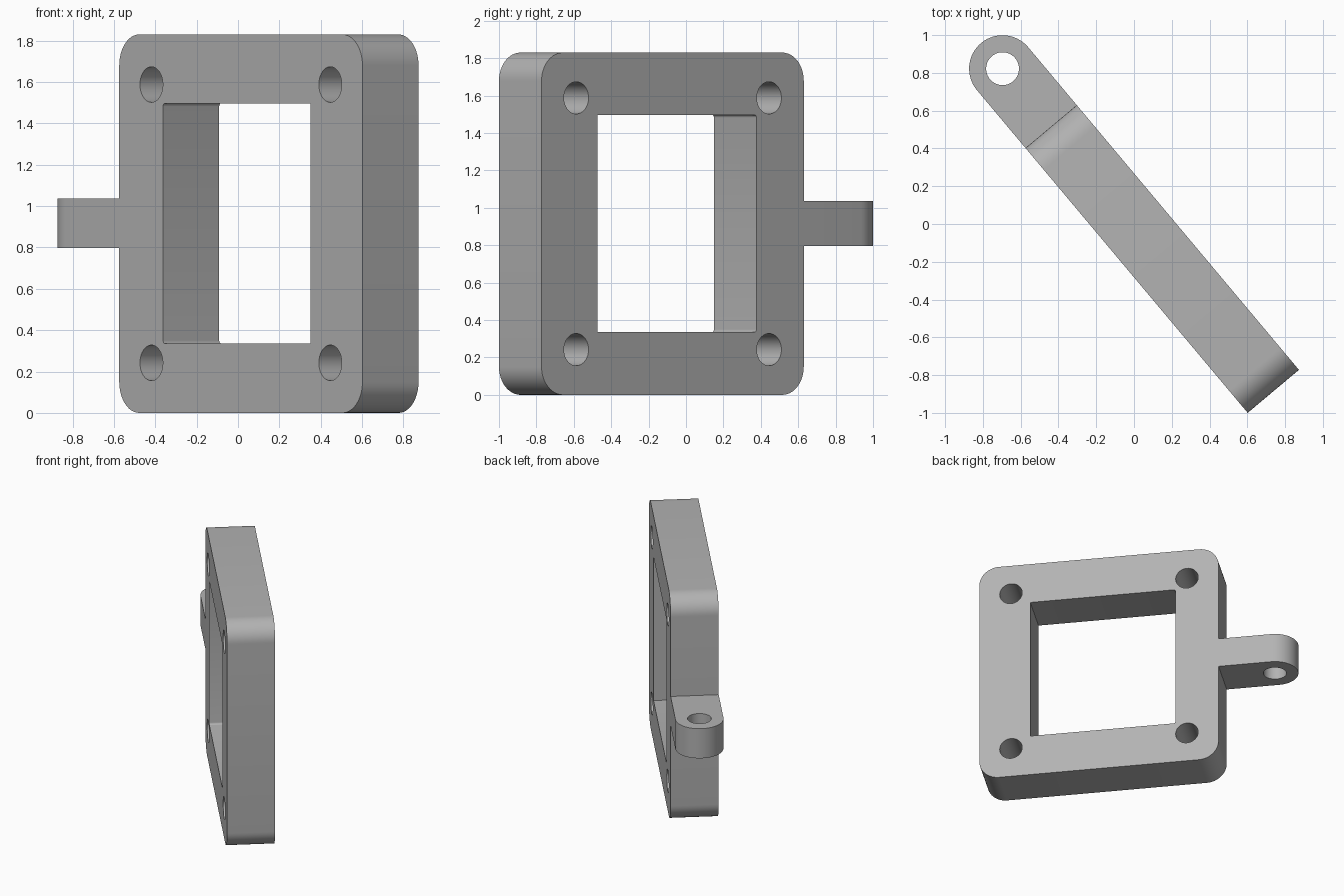
import bpy, math
from mathutils import Matrix

if "Cube" in bpy.data.objects:
    bpy.data.objects.remove(bpy.data.objects["Cube"])

T = 0.354            # plate thickness
S = 1.83             # plate side
ANGLE = math.radians(130)
PLACE = Matrix.Translation((0.7375, -0.886, 0)) @ Matrix.Rotation(ANGLE, 4, 'Z')

grey = bpy.data.materials.new("plain_grey")
grey.diffuse_color = (0.45, 0.45, 0.45, 1)
grey.use_nodes = True
grey.node_tree.nodes["Principled BSDF"].inputs["Base Color"].default_value = grey.diffuse_color


def arc(cx, cy, r, a0, a1, n):
    return [(cx + r * math.cos(math.radians(a0 + (a1 - a0) * i / n)),
             cy + r * math.sin(math.radians(a0 + (a1 - a0) * i / n))) for i in range(n + 1)]


def circle(cx, cy, r, n=48):
    return arc(cx, cy, r, 0, 360, n)[:-1]


def rounded_rect(x0, y0, x1, y1, radii, n=12):
    # radii in order: top right, top left, bottom left, bottom right
    pts = []
    for k, (x, y, sx, sy) in enumerate([(x1, y1, -1, -1), (x0, y1, 1, -1),
                                        (x0, y0, 1, 1), (x1, y0, -1, 1)]):
        r = radii[k]
        pts += arc(x + sx * r, y + sy * r, r, 90 * k, 90 * k + 90, n) if r else [(x, y)]
    return pts


def extrude_profile(name, loops, depth, matrix):
    # first loop is the outline, the others are holes
    cu = bpy.data.curves.new(name, 'CURVE')
    cu.dimensions = '2D'
    cu.fill_mode = 'BOTH'
    cu.extrude = depth / 2
    for pts in loops:
        sp = cu.splines.new('POLY')
        sp.points.add(len(pts) - 1)
        for p, (x, y) in zip(sp.points, pts):
            p.co = (x, y, 0, 1)
        sp.use_cyclic_u = True
    ob = bpy.data.objects.new(name, cu)
    bpy.context.collection.objects.link(ob)
    bpy.ops.object.select_all(action='DESELECT')
    bpy.context.view_layer.objects.active = ob
    ob.select_set(True)
    bpy.ops.object.convert(target='MESH')
    ob = bpy.context.object
    ob.name = name
    # weld caps to walls so shading and normals are clean
    bpy.ops.object.mode_set(mode='EDIT')
    bpy.ops.mesh.select_all(action='SELECT')
    bpy.ops.mesh.remove_doubles(threshold=0.0001)
    bpy.ops.mesh.normals_make_consistent(inside=False)
    bpy.ops.object.mode_set(mode='OBJECT')
    ob.data.transform(matrix)
    ob.data.materials.clear()
    ob.data.materials.append(grey)
    bpy.ops.object.shade_smooth_by_angle(angle=math.radians(30))
    return ob


# Square plate with window and four bolt holes
c = S / 2
loops = [rounded_rect(0, 0, S, S, [0.15] * 4),
         rounded_rect(0.39, 0.335, 1.50, 1.497, [0.015, 0, 0, 0.015], 4)]
loops += [circle(c + sx * 0.673, c + sy * 0.673, 0.086) for sx in (-1, 1) for sy in (-1, 1)]
extrude_profile("frame_plate", loops, T, PLACE @ Matrix.Rotation(math.pi / 2, 4, 'X'))

# Rounded hinge lug with vertical pin hole
r = T / 2
lug = [(S, -r)] + arc(2.23, 0, r, -90, 90, 32) + [(S, r)]
extrude_profile("hinge_lug", [lug, circle(2.23, 0, 0.087)], 0.24,
                PLACE @ Matrix.Translation((0, 0, 0.917)))
